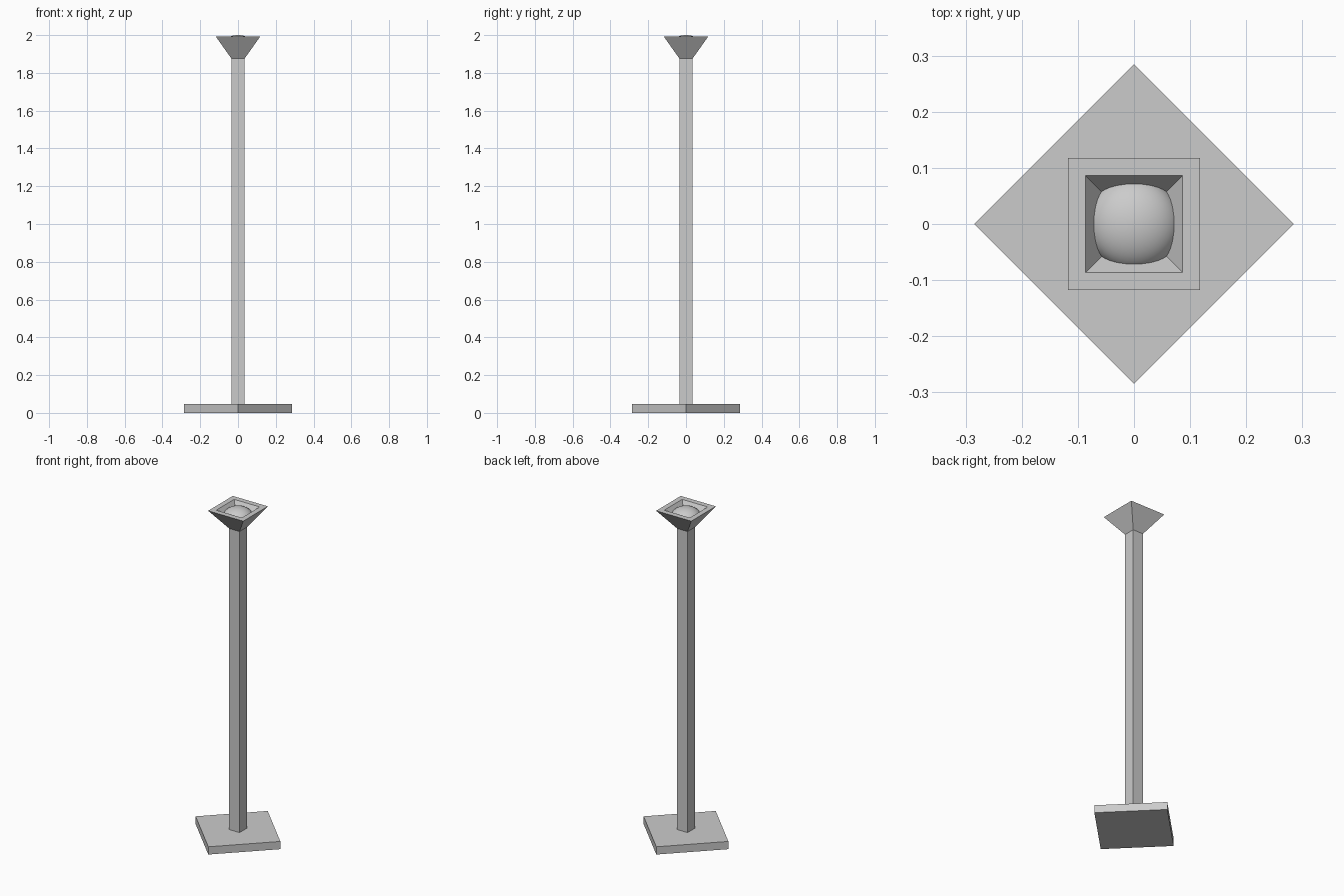
import bpy, bmesh, math

if "Cube" in bpy.data.objects:
    bpy.data.objects.remove(bpy.data.objects["Cube"])


def mesh_object(name, bm):
    bmesh.ops.recalc_face_normals(bm, faces=bm.faces)
    me = bpy.data.meshes.new(name)
    bm.to_mesh(me)
    bm.free()
    ob = bpy.data.objects.new(name, me)
    bpy.context.collection.objects.link(ob)
    return ob


def square_loft(name, profile, turn=math.pi / 4):
    """Stack square rings given as (corner radius, z) and cap both ends."""
    bm = bmesh.new()
    rings = [[bm.verts.new((r * math.cos(turn + i * math.pi / 2),
                            r * math.sin(turn + i * math.pi / 2), z))
              for i in range(4)] for r, z in profile]
    for a, b in zip(rings, rings[1:]):
        for i in range(4):
            j = (i + 1) % 4
            bm.faces.new((a[i], a[j], b[j], b[i]))
    bm.faces.new(rings[0][::-1])
    bm.faces.new(rings[-1])
    return mesh_object(name, bm)


D = math.sqrt(2)  # half side -> corner radius

# Diamond-turned foot plate
square_loft("base", [(0.285, 0), (0.285, 0.047)], turn=0)

# Square pole
square_loft("pole", [(0.035 * D, 0.047), (0.035 * D, 1.876)])

# Flared shade with rim and tapered recess
square_loft("shade", [(0.035 * D, 1.876), (0.118 * D, 1.993),
                      (0.086 * D, 1.993), (0.036 * D, 1.922)])

# Flattened dome bulb, its edge buried in the shade walls
bm = bmesh.new()
bmesh.ops.create_uvsphere(bm, u_segments=32, v_segments=24, radius=1)
bmesh.ops.delete(bm, geom=[v for v in bm.verts if v.co.z < -0.01], context='VERTS')
for v in bm.verts:
    v.co = (v.co.x * 0.083, v.co.y * 0.083, 1.945 + v.co.z * 0.055)
for f in bm.faces:
    f.smooth = True
mesh_object("bulb", bm)
